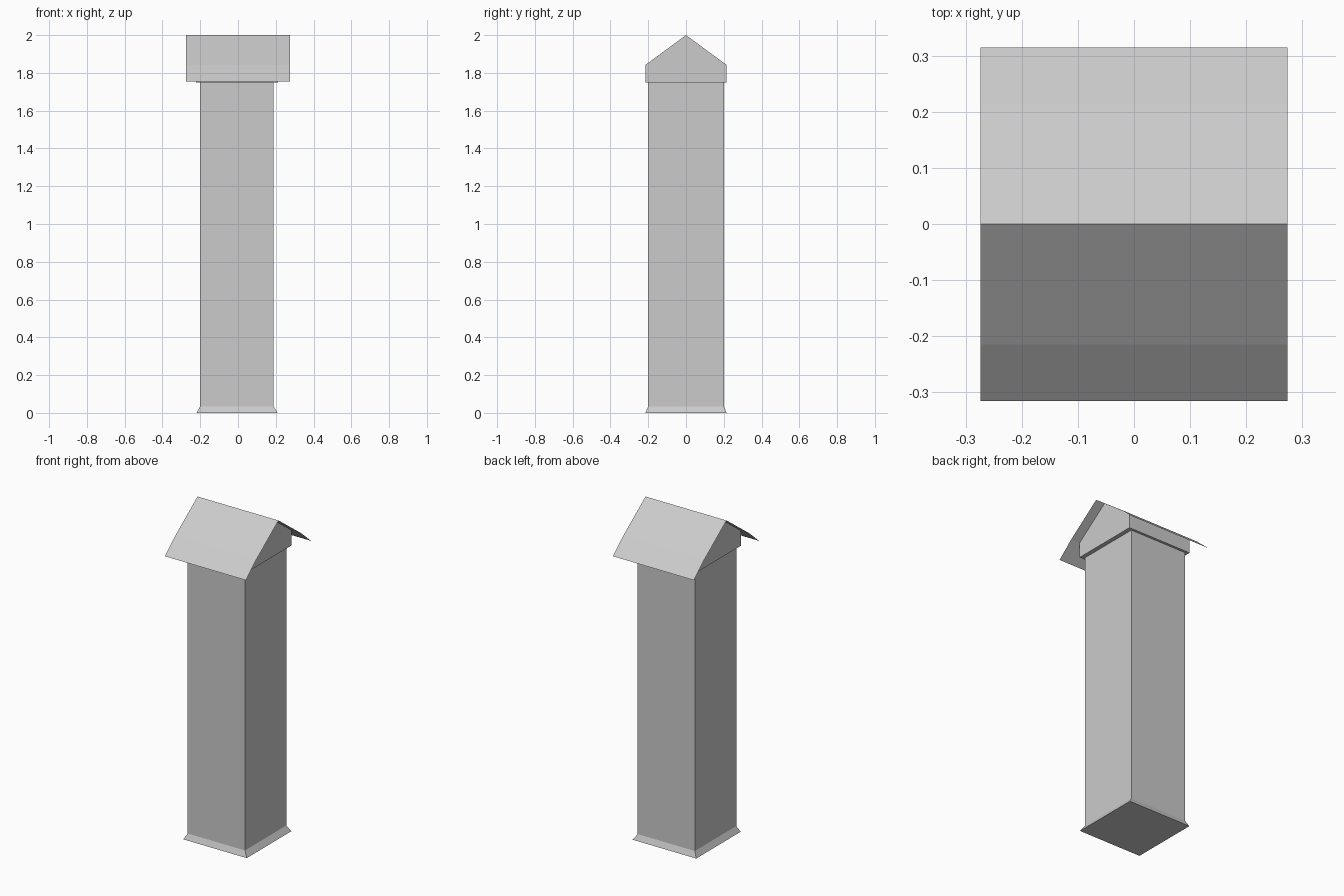
import bpy

if "Cube" in bpy.data.objects:
    bpy.data.objects.remove(bpy.data.objects["Cube"])


def make(name, verts, faces):
    mesh = bpy.data.meshes.new(name)
    mesh.from_pydata(verts, [], faces)
    mesh.update()
    obj = bpy.data.objects.new(name, mesh)
    bpy.context.collection.objects.link(obj)
    return obj


def loft(name, rings, bottom=False):
    """Join rectangular rings (x0, x1, half_y, z) with side walls."""
    verts, faces = [], []
    for x0, x1, y, z in rings:
        verts += [(x0, -y, z), (x1, -y, z), (x1, y, z), (x0, y, z)]
    for r in range(len(rings) - 1):
        for i in range(4):
            a, b = r * 4 + i, r * 4 + (i + 1) % 4
            faces.append((a, b, b + 4, a + 4))
    if bottom:
        faces.append((3, 2, 1, 0))
    return make(name, verts, faces)


# Flared foot and square shaft
loft("base_flare", [(-0.22, 0.21, 0.215, 0), (-0.2, 0.187, 0.2, 0.035)], bottom=True)
loft("shaft", [(-0.2, 0.187, 0.2, 0.035), (-0.2, 0.187, 0.2, 1.75)])

# Gabled head: pentagon ends, side walls and underside (roof closes the top)
X0, X1 = -0.222, 0.213
gable = [(-0.215, 1.75), (0.215, 1.75), (0.215, 1.842), (0, 2.0), (-0.215, 1.842)]
verts = [(x, y, z) for x in (X0, X1) for y, z in gable]
make("gable_head", verts, [(4, 3, 2, 1, 0), (5, 6, 7, 8, 9),
                           (0, 1, 6, 5), (1, 2, 7, 6), (4, 0, 5, 9)])

# Thin roof sheet, slightly steeper at the eaves
roof = [(-0.315, 1.755), (-0.215, 1.842), (0, 2.0), (0.215, 1.842), (0.315, 1.755)]
n = len(roof)
verts = [(x, y, z) for x in (-0.274, 0.274) for y, z in roof]
make("roof", verts, [(i, i + n, i + n + 1, i + 1) for i in range(n - 1)])
